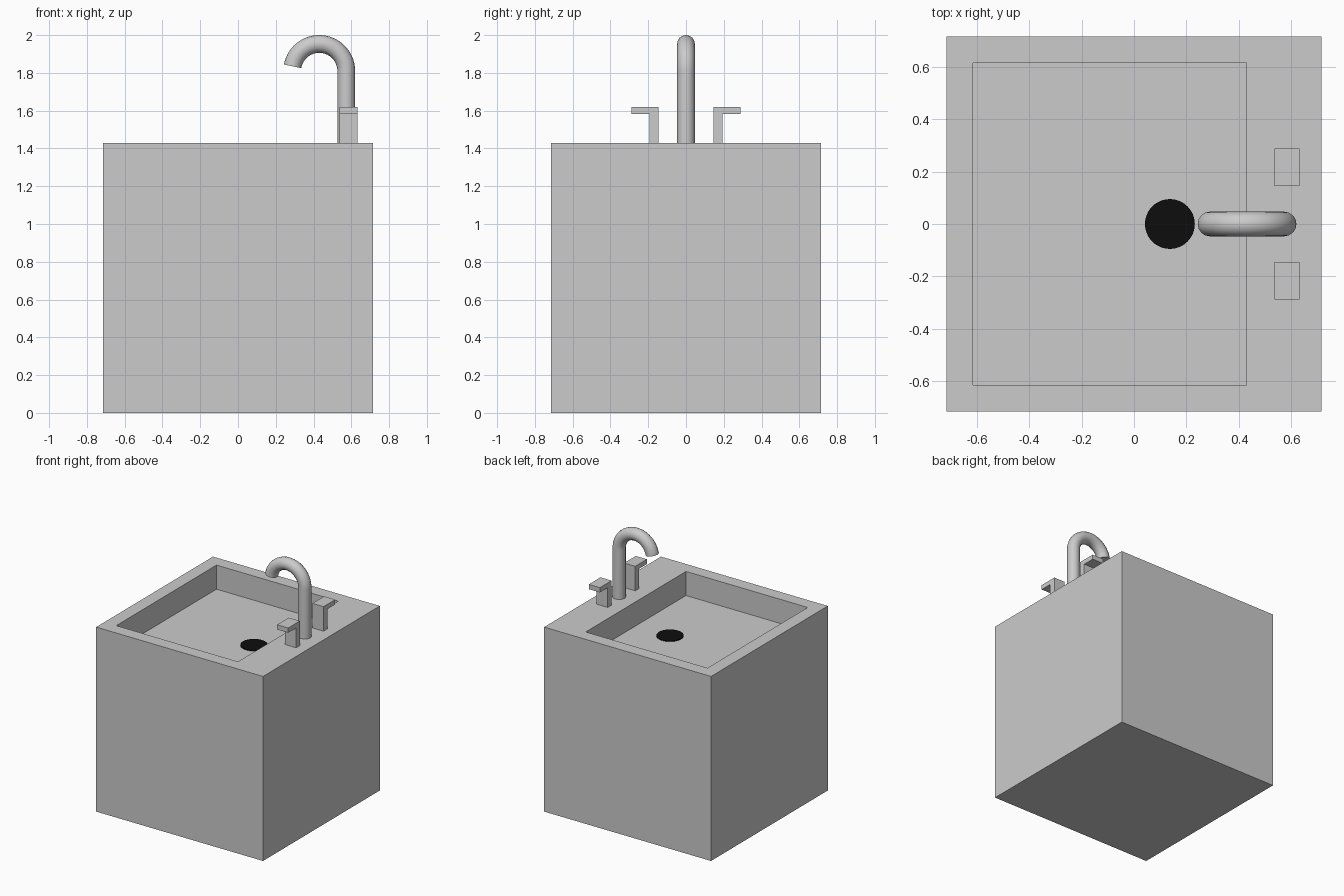
import bpy, bmesh, math

if "Cube" in bpy.data.objects:
    bpy.data.objects.remove(bpy.data.objects["Cube"])

H = 0.715      # half width of the cabinet
TOP = 1.43     # counter height
FLOOR = 1.243  # basin floor height


def add_object(name, bm):
    bmesh.ops.recalc_face_normals(bm, faces=bm.faces)
    mesh = bpy.data.meshes.new(name)
    bm.to_mesh(mesh)
    bm.free()
    obj = bpy.data.objects.new(name, mesh)
    bpy.context.collection.objects.link(obj)
    return obj


# Cabinet block: inset the top for the rim, then sink the basin
bm = bmesh.new()
bmesh.ops.create_cube(bm, size=1)
for v in bm.verts:
    v.co = (v.co.x * 2 * H, v.co.y * 2 * H, (v.co.z + 0.5) * TOP)
top = max(bm.faces, key=lambda f: f.calc_center_median().z)
bmesh.ops.inset_region(bm, faces=[top], thickness=0.143)
for v in top.verts:
    if v.co.x > 0:
        v.co.x = 0.43          # wider ledge on the tap side
ext = bmesh.ops.extrude_discrete_faces(bm, faces=[top])
for v in ext["faces"][0].verts:
    v.co.z = FLOOR
add_object("sink_cabinet", bm)

# Drain disc
bpy.ops.mesh.primitive_cylinder_add(vertices=48, radius=0.095, depth=0.008,
                                    location=(0.137, 0, FLOOR + 0.002))
drain = bpy.context.object
drain.name = "drain"
black = bpy.data.materials.new("black")
black.diffuse_color = (0.004, 0.004, 0.004, 1)
black.use_nodes = True
black.node_tree.nodes["Principled BSDF"].inputs["Base Color"].default_value = black.diffuse_color
drain.data.materials.append(black)

# Tap: straight riser followed by a 170 degree bend
cx, cz, bend = 0.43, 1.81, 0.143
path = [(cx + bend, 0, TOP)]
for i in range(41):
    a = math.radians(170) * i / 40
    path.append((cx + bend * math.cos(a), 0, cz + bend * math.sin(a)))
curve = bpy.data.curves.new("tap_spout", "CURVE")
curve.dimensions = "3D"
curve.bevel_depth = 0.047
curve.bevel_resolution = 6
curve.use_fill_caps = True
spline = curve.splines.new("POLY")
spline.points.add(len(path) - 1)
for p, co in zip(spline.points, path):
    p.co = (*co, 1)
spout = bpy.data.objects.new("tap_spout", curve)
bpy.context.collection.objects.link(spout)

# Two mirrored handles from an L-shaped profile (y, z)
profile = [(0.145, TOP), (0.192, TOP), (0.192, 1.583), (0.288, 1.583),
           (0.288, 1.62), (0.145, 1.62)]
for side, name in ((1, "handle_back"), (-1, "handle_front")):
    bm = bmesh.new()
    face = bm.faces.new([bm.verts.new((0.537, side * y, z)) for y, z in profile])
    ext = bmesh.ops.extrude_face_region(bm, geom=[face])
    for v in ext["geom"]:
        if isinstance(v, bmesh.types.BMVert):
            v.co.x = 0.632
    add_object(name, bm)
